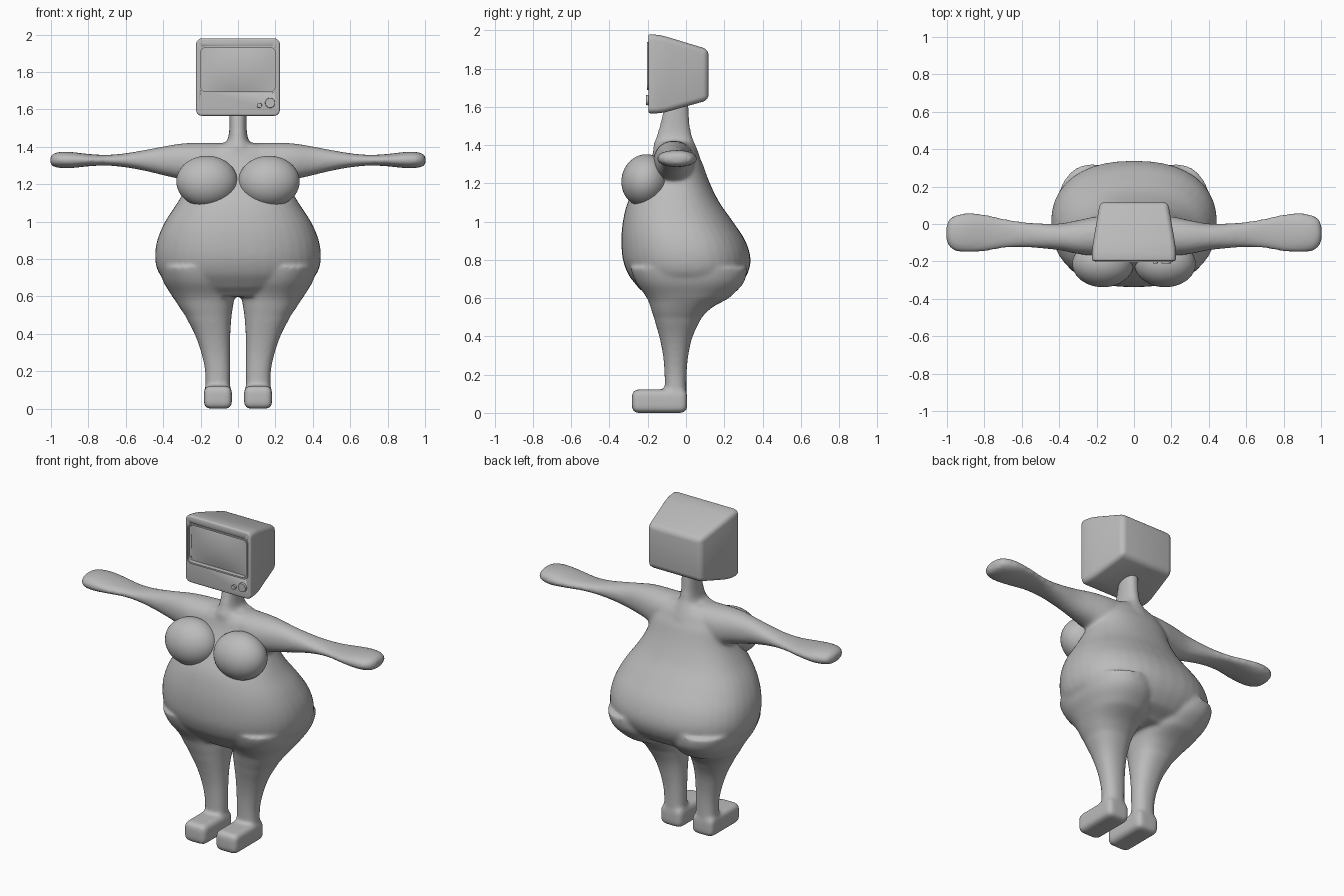
import bpy, bmesh, math
from mathutils import Matrix, Vector

if "Cube" in bpy.data.objects:
    bpy.data.objects.remove(bpy.data.objects["Cube"])

grey = bpy.data.materials.new("plain grey")
grey.diffuse_color = (0.5, 0.5, 0.5, 1)
grey.use_nodes = True
grey.node_tree.nodes["Principled BSDF"].inputs["Base Color"].default_value = grey.diffuse_color


def finish(bm, name, angle=None):
    bmesh.ops.recalc_face_normals(bm, faces=bm.faces)
    me = bpy.data.meshes.new(name)
    bm.to_mesh(me)
    bm.free()
    me.materials.append(grey)
    ob = bpy.data.objects.new(name, me)
    bpy.context.collection.objects.link(ob)
    me.shade_smooth()
    if angle:
        me.set_sharp_from_angle(angle=math.radians(angle))
    return ob


def smooth_rows(rows, steps=4):
    """Catmull-Rom interpolation between section rows."""
    out = []
    for i in range(len(rows) - 1):
        a, b, c, d = (rows[max(0, min(len(rows) - 1, i + k))] for k in (-1, 0, 1, 2))
        for s in range(steps):
            t = s / steps
            r = [0.5 * (2 * q + (r_ - p) * t + (2 * p - 5 * q + 4 * r_ - s_) * t * t
                        + (3 * q - p - 3 * r_ + s_) * t ** 3)
                 for p, q, r_, s_ in zip(a, b, c, d)]
            r[0] = b[0] + (c[0] - b[0]) * t
            out.append(r)
    return out + [list(rows[-1])]


def loft(bm, rows, place, power=2.2, n=40):
    """Skin of superellipse sections: (position, u min, u max, v min, v max)."""
    rings = []
    for t, u0, u1, v0, v1 in smooth_rows(rows):
        ring = []
        for k in range(n):
            a = 2 * math.pi * k / n
            c, s = math.cos(a), math.sin(a)
            u = math.copysign(abs(c) ** (2 / power), c)
            v = math.copysign(abs(s) ** (2 / power), s)
            ring.append(bm.verts.new(place(t, (u0 + u1) / 2 + u * (u1 - u0) / 2,
                                           (v0 + v1) / 2 + v * (v1 - v0) / 2)))
        rings.append(ring)
    for p, q in zip(rings, rings[1:]):
        for k in range(n):
            bm.faces.new((p[k], p[(k + 1) % n], q[(k + 1) % n], q[k]))
    bm.faces.new(rings[0])
    bm.faces.new(rings[-1])


def box(bm, x0, x1, y0, y1, z0, z1, bevel, segs=4):
    m = Matrix.LocRotScale(Vector(((x0 + x1) / 2, (y0 + y1) / 2, (z0 + z1) / 2)), None,
                           Vector((x1 - x0, y1 - y0, z1 - z0)))
    vs = bmesh.ops.create_cube(bm, size=1, matrix=m)["verts"]
    if bevel:
        es = list({e for v in vs for e in v.link_edges})
        bmesh.ops.bevel(bm, geom=es, offset=bevel, segments=segs, profile=0.5, affect='EDGES')


# body: torso, neck, arms, legs and feet fused into one skin
bm = bmesh.new()
torso = [(0.60, -.24, .24, -.19, .16), (0.65, -.34, .34, -.245, .26), (0.72, -.42, .42, -.30, .318),
         (0.80, -.443, .443, -.33, .338), (0.9, -.432, .432, -.338, .31), (1.0, -.39, .39, -.33, .245),
         (1.1, -.325, .325, -.305, .175), (1.2, -.27, .27, -.25, .125), (1.3, -.24, .24, -.195, .088),
         (1.37, -.20, .20, -.17, .055), (1.415, -.12, .12, -.15, .03)]
loft(bm, torso, lambda t, u, v: (u, v, t), 2.3)
neck = [(1.33, -.13, .13, -.17, .075), (1.40, -.085, .085, -.17, .05), (1.44, -.055, .055, -.155, .033),
        (1.5, -.046, .046, -.137, .02), (1.66, -.045, .045, -.10, .01)]
loft(bm, neck, lambda t, u, v: (u, v, t))
leg = [(0.76, .03, .42, -.29, .32), (0.68, .012, .40, -.26, .302), (0.6, .018, .352, -.205, .225),
       (0.55, .026, .318, -.185, .135), (0.5, .034, .283, -.168, .083), (0.4, .041, .232, -.14, .035),
       (0.3, .043, .197, -.12, .012), (0.2, .043, .176, -.112, .003), (0.05, .043, .174, -.11, .003)]
arm = [(0.05, 1.27, 1.42, -.16, .04), (0.2, 1.20, 1.422, -.17, .04), (0.3, 1.225, 1.418, -.16, .02),
       (0.4, 1.248, 1.402, -.14, .002), (0.5, 1.272, 1.383, -.13, .003), (0.6, 1.29, 1.366, -.124, .012),
       (0.7, 1.30, 1.357, -.13, .03), (0.8, 1.296, 1.362, -.147, .052), (0.9, 1.286, 1.373, -.152, .058),
       (0.96, 1.288, 1.372, -.143, .045), (0.99, 1.295, 1.363, -.12, .025), (1.003, 1.31, 1.35, -.09, -.01)]
for s in (-1, 1):
    loft(bm, leg, lambda t, u, v: (s * u, v, t), 2.3)
    loft(bm, arm, lambda t, u, v: (s * t, v, u))
    xs = sorted((s * .033, s * .182))
    box(bm, xs[0], xs[1], -.283, .006, 0, .122, .03)
body = finish(bm, "body")
rm = body.modifiers.new("fuse", 'REMESH')
rm.mode, rm.voxel_size, rm.use_smooth_shade = 'VOXEL', 0.011, True
sm = body.modifiers.new("soften", 'SMOOTH')
sm.factor, sm.iterations = 0.5, 10

# breasts
for s, side in ((-1, "right"), (1, "left")):
    bm = bmesh.new()
    m = Matrix.LocRotScale(Vector((s * .166, -.213, 1.215)), Matrix.Rotation(math.radians(-14), 3, 'X'),
                           Vector((.164, .124, .138)))
    bmesh.ops.create_uvsphere(bm, u_segments=40, v_segments=24, radius=1, matrix=m)
    finish(bm, side + "_breast")

# television head: box that tapers behind a straight front band
bm = bmesh.new()
rings = []
for y, x, z0, z1 in ((-.197, .224, 1.566, 1.98), (-.13, .224, 1.566, 1.975), (.118, .182, 1.635, 1.90)):
    rings.append([bm.verts.new(p) for p in ((-x, y, z0), (x, y, z0), (x, y, z1), (-x, y, z1))])
for p, q in zip(rings, rings[1:]):
    for k in range(4):
        bm.faces.new((p[k], p[(k + 1) % 4], q[(k + 1) % 4], q[k]))
bm.faces.new(rings[0])
bm.faces.new(rings[-1])
front = {v for v in rings[0]}
bmesh.ops.bevel(bm, geom=[e for e in bm.edges if not (e.verts[0] in front and e.verts[1] in front)],
                offset=.03, segments=5, profile=0.5, affect='EDGES')
bmesh.ops.recalc_face_normals(bm, faces=bm.faces)
rim = [e for e in bm.edges if all(abs(v.co.y + .197) < 1e-4 for v in e.verts)]
bmesh.ops.bevel(bm, geom=rim, offset=.01, segments=3, profile=0.5, affect='EDGES')
head = finish(bm, "television_case", 35)


def rounded_rect(x0, x1, z0, z1, r, n=6):
    pts = []
    for cx, cz, a0 in ((x1 - r, z1 - r, 0), (x0 + r, z1 - r, 90), (x0 + r, z0 + r, 180), (x1 - r, z0 + r, 270)):
        for k in range(n + 1):
            a = math.radians(a0 + 90 * k / n)
            pts.append((cx + r * math.cos(a), cz + r * math.sin(a)))
    return pts


def band(bm, loops):
    """Skin of (y, outline) loops, closed back onto the first loop."""
    vs = [[bm.verts.new((x, y, z)) for x, z in pts] for y, pts in loops]
    n = len(vs[0])
    for p, q in zip(vs, vs[1:] + vs[:1]):
        for k in range(n):
            bm.faces.new((p[k], p[(k + 1) % n], q[(k + 1) % n], q[k]))


# screen recess cutter
bm = bmesh.new()
outline = rounded_rect(-.2, .2, 1.695, 1.93, .025)
a, b = ([bm.verts.new((x, y, z)) for x, z in outline] for y in (-.3, -.172))
for k in range(len(a)):
    j = (k + 1) % len(a)
    bm.faces.new((a[k], a[j], b[j], b[k]))
bm.faces.new(a)
bm.faces.new(b)
cutter = finish(bm, "screen_cutter")
cutter.hide_render = True
cutter.hide_set(True)
cut = head.modifiers.new("screen recess", 'BOOLEAN')
cut.operation, cut.object, cut.solver = 'DIFFERENCE', cutter, 'EXACT'

# thin rim around the screen
bm = bmesh.new()
outer, inner = rounded_rect(-.208, .208, 1.688, 1.938, .03), rounded_rect(-.199, .199, 1.697, 1.929, .024)
band(bm, [(-.19, outer), (-.204, outer), (-.204, inner), (-.19, inner)])
finish(bm, "screen_rim", 35)

# bulging screen glass
bm = bmesh.new()
bmesh.ops.create_grid(bm, x_segments=20, y_segments=14, size=1)
for v in bm.verts:
    u, w = v.co.x, v.co.y
    v.co = (u * .199, -.173 - .016 * (1 - u * u) * (1 - w * w), 1.8125 + w * .116)
glass = finish(bm, "screen_glass")

# control knobs
for name, x, z, r in (("large_knob", .172, 1.635, .028), ("small_knob", .114, 1.622, .014)):
    bm = bmesh.new()
    m = Matrix.Translation((x, -.198, z)) @ Matrix.Rotation(math.pi / 2, 4, 'X')
    bmesh.ops.create_cone(bm, cap_ends=True, segments=32, radius1=r, radius2=r * .92, depth=.024, matrix=m)
    finish(bm, name, 35)
